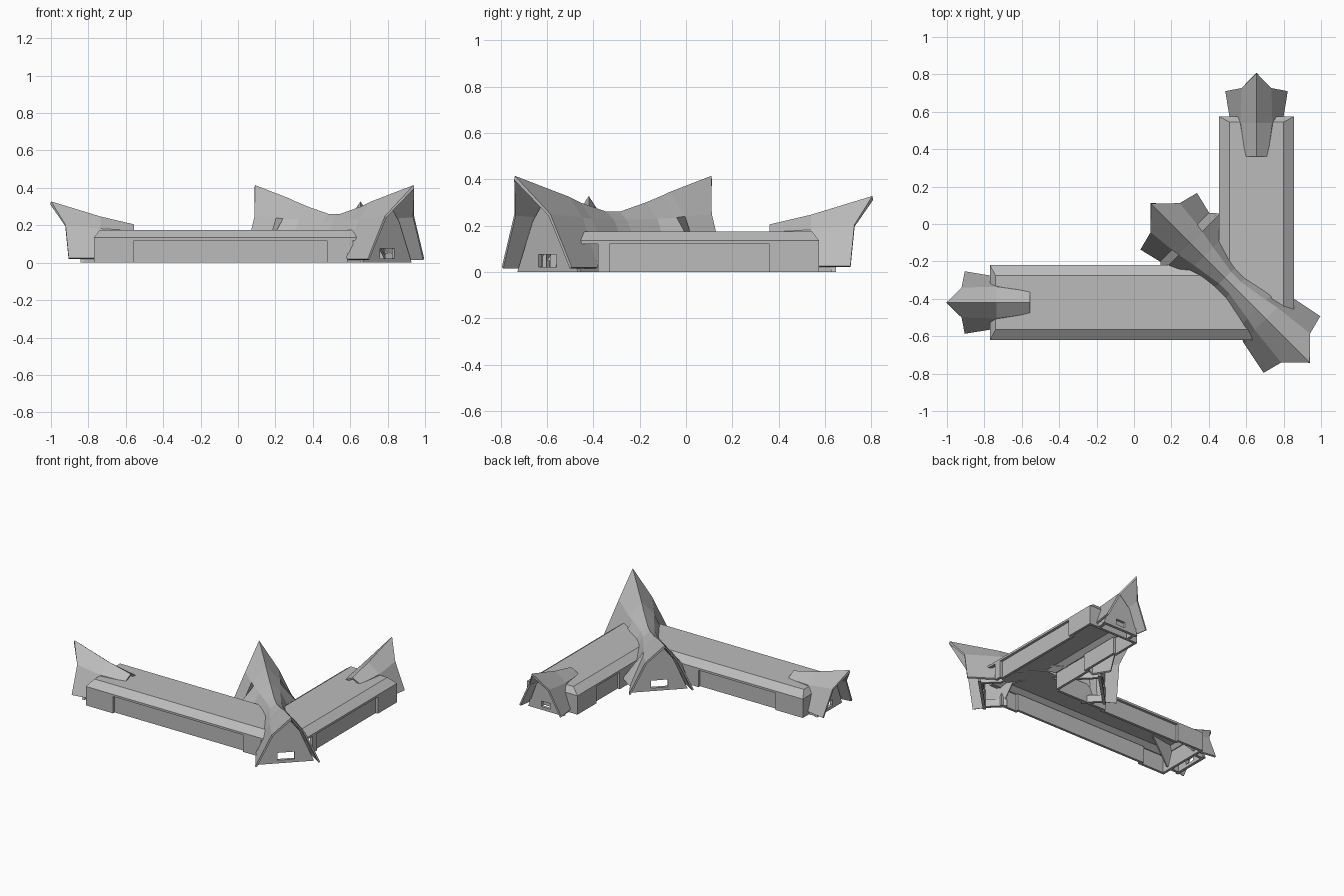
import bpy, bmesh, math
from mathutils import Matrix, Vector

if "Cube" in bpy.data.objects:
    bpy.data.objects.remove(bpy.data.objects["Cube"], do_unlink=True)

GREY = (0.5, 0.5, 0.5, 1.0)
mat = bpy.data.materials.new("plain_grey")
mat.use_nodes = True
mat.diffuse_color = GREY
bsdf = mat.node_tree.nodes["Principled BSDF"]
bsdf.inputs["Base Color"].default_value = GREY
bsdf.inputs["Roughness"].default_value = 0.8


def frame(origin, u, v):
    """Plan frame: local x runs along u, local y along v."""
    return Matrix(((u[0], v[0], 0, origin[0]), (u[1], v[1], 0, origin[1]),
                   (0, 0, 1, 0), (0, 0, 0, 1)))


def shell(name, verts, faces, m, thickness):
    """Mesh given in a local frame, thickened away from its outer side."""
    bm = bmesh.new()
    vs = [bm.verts.new(m @ Vector(v)) for v in verts]
    for f in faces:
        bm.faces.new([vs[i] for i in f])
    if m.determinant() < 0:
        bmesh.ops.reverse_faces(bm, faces=bm.faces[:])
    mesh = bpy.data.meshes.new(name)
    bm.to_mesh(mesh)
    bm.free()
    mesh.materials.append(mat)
    ob = bpy.data.objects.new(name, mesh)
    bpy.context.collection.objects.link(ob)
    mod = ob.modifiers.new("thickness", 'SOLIDIFY')
    mod.thickness = thickness
    mod.offset = -1
    mod.use_even_offset = True
    return ob


def strip(name, path, z0, z1, m, thickness):
    """Upright wall along a plan path."""
    n = len(path)
    verts = [(x, y, z) for z in (z0, z1) for x, y in path]
    faces = [(i, i + 1, n + i + 1, n + i) for i in range(n - 1)]
    shell(name, verts, faces, m, thickness)


def canopy(name, stations, m):
    """Tent roof lofted through (apex, knee, foot), each (along, across, height)."""
    verts, faces = [], []
    for apex, knee, foot in stations:
        for (d, p, z), side in ((foot, -1), (knee, -1), (apex, 1), (knee, 1), (foot, 1)):
            verts.append((d, p * side, z))
    for i in range(len(stations) - 1):
        for j in range(4):
            a = i * 5 + j
            faces.append((a, a + 5, a + 6, a + 1))
    shell(name, verts, faces, m, 0.012)


def gable(name, d, foot, knee, top, door, m, facing=1):
    """End wall under a canopy, with a low door opening."""
    hw, z0, z1 = door
    wide = foot + (knee[0] - foot) * z1 / knee[1]
    pts = [(-foot, 0), (-hw, 0), (hw, 0), (foot, 0), (-hw, z0), (hw, z0),
           (-wide, z1), (-hw, z1), (hw, z1), (wide, z1),
           (knee[0], knee[1]), (0, top), (-knee[0], knee[1])]
    faces = [(0, 1, 4, 7, 6), (1, 2, 5, 4), (2, 3, 9, 8, 5),
             (6, 7, 8, 9, 10, 11, 12)]
    if facing < 0:
        faces = [f[::-1] for f in faces]
    shell(name, [(d, p, z) for p, z in pts], faces, m, 0.02)


WIDTH, EAVE, TOP = 0.4, 0.135, 0.175


def wing(label, m, length, out_start, in_start):
    # hipped flat roof, open where it meets the other wing
    low = [(0, 0), (length, 0), (length, WIDTH), (-0.245, WIDTH), (-0.315, 0.315)]
    high = [(-0.055, 0.055), (length - 0.03, 0.055), (length - 0.03, 0.345),
            (-0.245, 0.345), (-0.315, 0.315)]
    verts = [(x, y, z) for ring, z in ((low, 0.12), (low, EAVE), (high, TOP)) for x, y in ring]
    faces = [(k + i, k + i + 1, k + i + 6, k + i + 5) for k in (0, 5) for i in range(3)]
    faces.append((10, 11, 12, 13, 14))
    shell(label + "_roof", verts, faces, m, 0.024)

    # walls with a long shallow recess on both sides
    g, end = 0.018, length - 0.215
    path = [(0, 0), (in_start, 0), (in_start, g), (end, g), (end, 0), (length, 0),
            (length, WIDTH), (end, WIDTH), (end, WIDTH - g), (out_start, WIDTH - g),
            (out_start, WIDTH), (-0.16, WIDTH)]
    strip(label + "_walls", path, 0, 0.12, m, 0.018)

    # pointed porch at the far end
    e = m @ Matrix.Translation((length, WIDTH / 2, 0))
    canopy(label + "_porch_canopy", [
        ((-0.215, 0, 0.205), (-0.215, 0.06, 0.172), (-0.215, 0.062, 0.15)),
        ((-0.035, 0, 0.247), (-0.035, 0.085, 0.182), (-0.03, 0.14, 0.025)),
        ((0.23, 0, 0.328), (0.152, 0.08, 0.203), (0.135, 0.167, 0.025))], e)
    gable(label + "_porch_wall", 0.072, 0.14, (0.075, 0.175), 0.25, (0.035, 0.022, 0.062), e)
    strip(label + "_porch_plinth_a", [(0, -0.13), (0.07, -0.13)], 0, 0.05, e, 0.02)
    strip(label + "_porch_plinth_b", [(0.07, 0.13), (0, 0.13)], 0, 0.05, e, 0.02)


inner = (0.455, -0.22)
wing("long_wing", frame(inner, (-1, 0), (0, -1)), 1.225, -0.02, 0.4)
wing("short_wing", frame(inner, (0, 1), (1, 0)), 0.795, -0.11, 0.32)

# saddle-shaped canopy along the diagonal of the corner
s = math.sqrt(0.5)
corner = frame((0.515, -0.315), (s, -s), (s, s))
canopy("corner_canopy", [
    ((-0.6, 0, 0.415), (-0.493, 0.11, 0.25), (-0.466, 0.214, 0.02)),
    ((-0.345, 0, 0.345), (-0.345, 0.095, 0.24), (-0.345, 0.185, 0.02)),
    ((-0.3, 0, 0.33), (-0.3, 0.088, 0.235), (-0.3, 0.225, 0.06)),
    ((-0.2, 0, 0.30), (-0.2, 0.07, 0.23), (-0.2, 0.125, 0.11)),
    ((-0.04, 0, 0.26), (-0.04, 0.045, 0.225), (-0.04, 0.08, 0.16)),
    ((0.04, 0, 0.26), (0.04, 0.045, 0.225), (0.04, 0.08, 0.16)),
    ((0.2, 0, 0.30), (0.2, 0.07, 0.23), (0.2, 0.12, 0.15)),
    ((0.27, 0, 0.325), (0.27, 0.085, 0.235), (0.27, 0.175, 0.02)),
    ((0.6, 0, 0.415), (0.493, 0.11, 0.25), (0.466, 0.214, 0.02))], corner)
for side, label in ((1, "outer"), (-1, "inner")):
    gable(label + "_corner_wall", 0.4 * side, 0.185, (0.09, 0.22), 0.335,
          (0.055, 0.022, 0.075), corner, side)
    for hand in (-1, 1):
        ends = [(0.24 * side, 0.165 * hand), (0.39 * side, 0.165 * hand)]
        if side * hand > 0:
            ends.reverse()
        strip(label + "_corner_plinth", ends, 0, 0.05, corner, 0.02)
